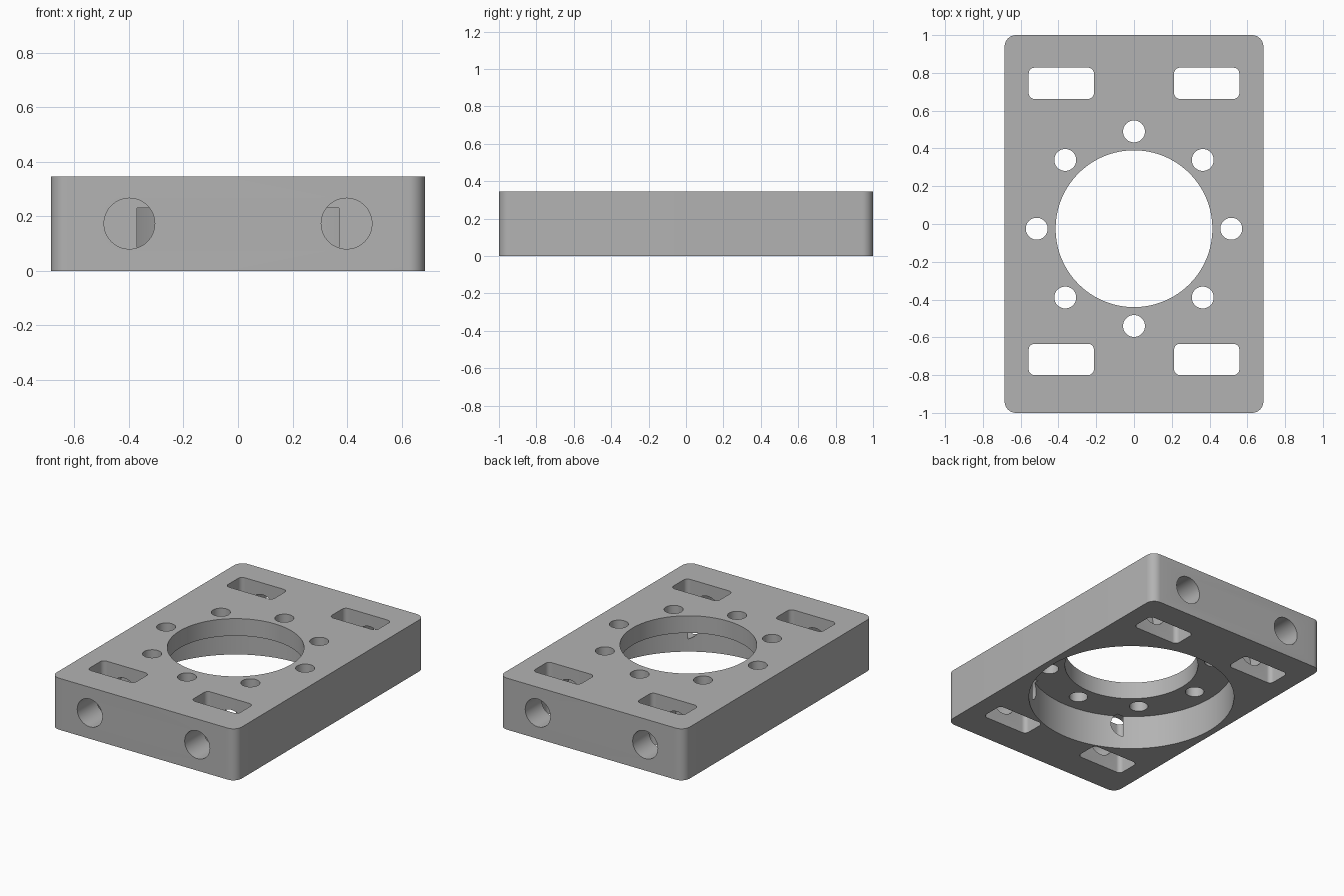
import bpy, bmesh, math
from mathutils import Matrix

if "Cube" in bpy.data.objects:
    bpy.data.objects.remove(bpy.data.objects["Cube"], do_unlink=True)

HEIGHT = 0.345
HOLE_Y = -0.025

grey = bpy.data.materials.new("mid grey")
grey.use_nodes = True
colour = (0.45, 0.45, 0.45, 1)
grey.diffuse_color = colour
grey.node_tree.nodes["Principled BSDF"].inputs["Base Color"].default_value = colour


def to_object(name, bm):
    mesh = bpy.data.meshes.new(name)
    bm.to_mesh(mesh)
    bm.free()
    mesh.materials.append(grey)
    ob = bpy.data.objects.new(name, mesh)
    bpy.context.collection.objects.link(ob)
    return ob


def rounded_block(name, x, y, w, d, z0, z1, radius):
    """Box whose upright edges are rounded."""
    bm = bmesh.new()
    bmesh.ops.create_cube(bm, size=1, matrix=Matrix.Translation((x, y, (z0 + z1) / 2))
                          @ Matrix.Diagonal((w, d, z1 - z0, 1)))
    upright = [e for e in bm.edges if abs(e.verts[0].co.z - e.verts[1].co.z) > 0.01]
    bmesh.ops.bevel(bm, geom=upright, offset=radius, segments=8, profile=0.5, affect='EDGES')
    return to_object(name, bm)


def cylinder(name, centre, radius, length, sides, along_y=False):
    bm = bmesh.new()
    turn = Matrix.Rotation(math.pi / 2 if along_y else 0, 4, 'X')
    bmesh.ops.create_cone(bm, cap_ends=True, segments=sides, radius1=radius, radius2=radius,
                          depth=length, matrix=Matrix.Translation(centre) @ turn)
    return to_object(name, bm)


plate = rounded_block("mounting_plate", 0, 0, 1.37, 2, 0, HEIGHT, 0.06)

# Central opening and the wide recess underneath
cutters = [cylinder("centre_hole_cutter", (0, HOLE_Y, 0.2), 0.415, 1, 128),
           cylinder("recess_cutter", (0, HOLE_Y, -0.02), 0.64, 0.5, 128)]

# Ring of bolt holes
for i in range(8):
    a = i * math.pi / 4
    cutters.append(cylinder("bolt_hole_cutter",
                            (0.515 * math.cos(a), HOLE_Y + 0.515 * math.sin(a), 0.2),
                            0.058, 1, 48))

# Nut slots, and blind rod bores running through them from each end
for side in (-1, 1):
    for end, slot_y in ((-1, -0.717), (1, 0.745)):
        cutters.append(rounded_block("slot_cutter", side * 0.385, slot_y, 0.345, 0.165,
                                     -0.2, 0.6, 0.03))
        cutters.append(cylinder("rod_bore_cutter", (side * 0.398, end * 0.847, 0.173),
                                0.093, 0.6, 64, True))

for c in cutters:
    mod = plate.modifiers.new(c.name, 'BOOLEAN')
    mod.operation = 'DIFFERENCE'
    mod.solver = 'EXACT'
    mod.object = c

# Bake the cuts, then drop the cutters
deps = bpy.context.evaluated_depsgraph_get()
cut_mesh = bpy.data.meshes.new_from_object(plate.evaluated_get(deps))
plate.modifiers.clear()
plate.data = cut_mesh
plate.data.name = "mounting_plate"
plate.data.materials.clear()
plate.data.materials.append(grey)
for c in cutters:
    bpy.data.objects.remove(c, do_unlink=True)

bpy.ops.object.select_all(action='DESELECT')
plate.select_set(True)
bpy.context.view_layer.objects.active = plate
bpy.ops.object.shade_smooth_by_angle(angle=math.radians(30))
